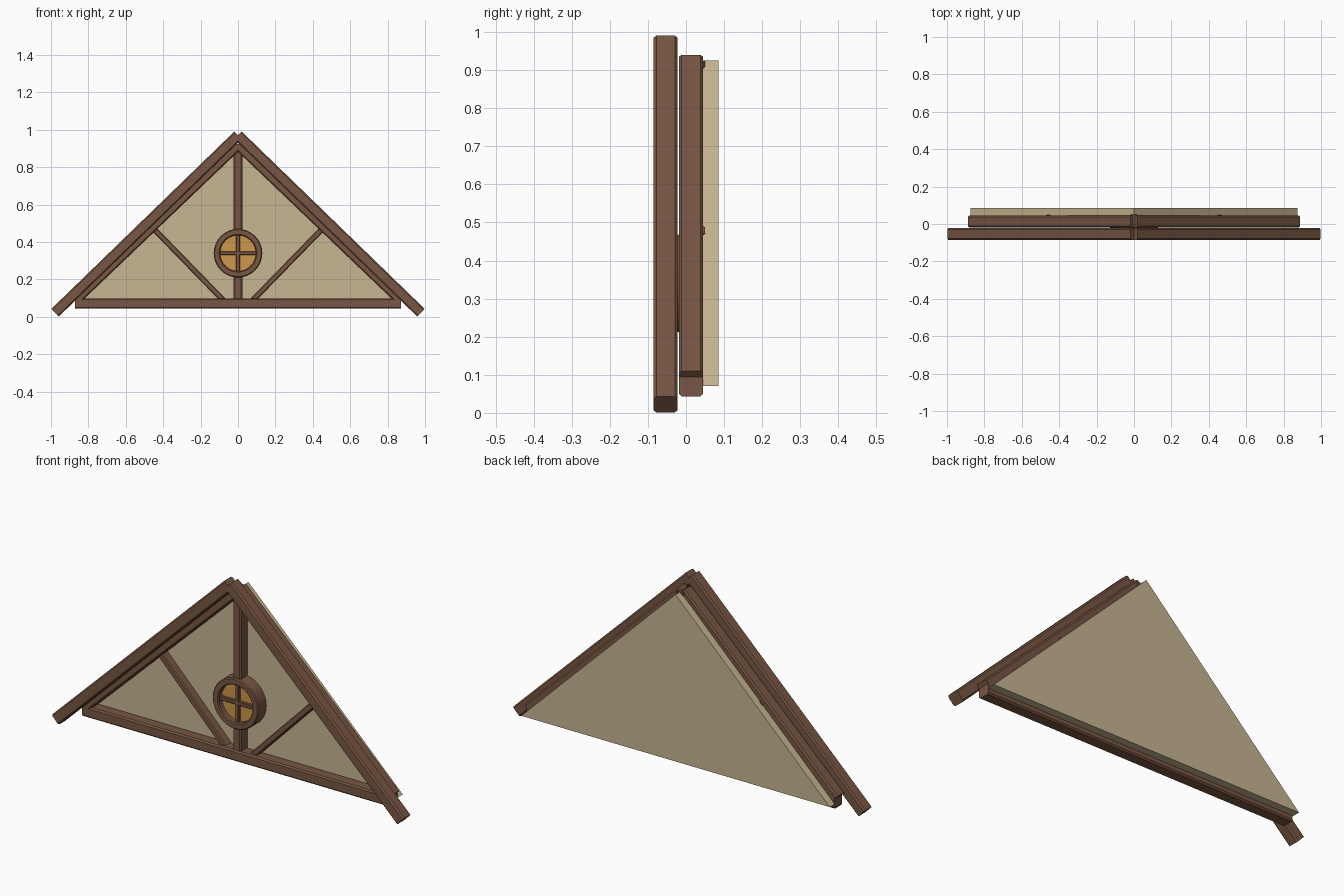
import bpy, math
from mathutils import Vector

cube = bpy.data.objects.get("Cube")
if cube:
    bpy.data.objects.remove(cube)


def material(name, rgb):
    m = bpy.data.materials.new(name)
    m.use_nodes = True
    m.diffuse_color = (*rgb, 1)
    m.node_tree.nodes["Principled BSDF"].inputs["Base Color"].default_value = (*rgb, 1)
    return m


WOOD = material("brown wood", (0.188, 0.093, 0.056))
PLASTER = material("beige plaster", (0.57, 0.465, 0.285))
GLASS = material("amber glass", (0.61, 0.305, 0.07))


def make(name, verts, faces, mat):
    mesh = bpy.data.meshes.new(name)
    mesh.from_pydata(verts, [], faces)
    mesh.materials.append(mat)
    obj = bpy.data.objects.new(name, mesh)
    bpy.context.scene.collection.objects.link(obj)
    return obj


def prism(name, ring_a, ring_b, mat):
    """Join two matching outlines into a closed solid."""
    n = len(ring_a)
    sides = [(i, (i + 1) % n, n + (i + 1) % n, n + i) for i in range(n)]
    caps = [tuple(reversed(range(n))), tuple(range(n, 2 * n))]
    return make(name, ring_a + ring_b, sides + caps, mat)


def beam(name, start, end, width, front, back, chamfer=0.007):
    """Timber with chamfered long edges between two (x, z) points."""
    a, b = (Vector((p[0], (front + back) / 2, p[1])) for p in (start, end))
    along = (b - a).normalized()
    depth = Vector((0, 1, 0))
    across = depth.cross(along)
    w, d, c = width / 2, (back - front) / 2, chamfer
    outline = [(w, d - c), (w - c, d), (c - w, d), (-w, d - c),
               (-w, c - d), (c - w, -d), (w - c, -d), (w, c - d)]
    rings = [[p + across * u + depth * v for u, v in outline] for p in (a, b)]
    return prism(name, *rings, WOOD)


# Sloping timbers and braces on both sides
for side, s in (("left", 1), ("right", -1)):
    beam(side + "_outer_rafter", (0, 0.97), (s * 0.978, 0.022), 0.057, -0.085, -0.022)
    beam(side + "_inner_rafter", (0, 0.92), (s * 0.868, 0.09), 0.055, -0.019, 0.045)
    beam(side + "_brace", (s * 0.46, 0.48), (s * 0.08, 0.09), 0.03, 0.0, 0.05, 0.005)

# Horizontal beam and central post, broken by the window
beam("tie_beam", (-0.872, 0.071), (0.872, 0.071), 0.055, -0.019, 0.045)
beam("upper_post", (0, 0.45), (0, 0.925), 0.046, -0.012, 0.05)
beam("lower_post", (0, 0.08), (0, 0.23), 0.046, -0.012, 0.05)

# Triangular wall panel
triangle = [(-0.875, 0.07), (0.875, 0.07), (0, 0.925)]
prism("wall_panel", [(x, 0.044, z) for x, z in triangle],
      [(x, 0.085, z) for x, z in triangle], PLASTER)

# Round window: frame, pane and crossed bars
CENTRE, STEPS = 0.34, 32


def circle(r, y):
    turns = [2 * math.pi * i / STEPS for i in range(STEPS)]
    return [(r * math.cos(t), y, CENTRE + r * math.sin(t)) for t in turns]


profile = [(0.125, -0.023), (0.13, -0.018), (0.13, 0.045),
           (0.096, 0.045), (0.096, -0.018), (0.101, -0.023)]
verts = [v for r, y in profile for v in circle(r, y)]
faces = [(k * STEPS + i, k * STEPS + (i + 1) % STEPS,
          (k + 1) % len(profile) * STEPS + (i + 1) % STEPS,
          (k + 1) % len(profile) * STEPS + i)
         for k in range(len(profile)) for i in range(STEPS)]
frame = make("window_frame", verts, faces, WOOD)
prism("window_pane", circle(0.098, 0.005), circle(0.098, 0.02), GLASS)
beam("window_upright_bar", (0, CENTRE - 0.1), (0, CENTRE + 0.1), 0.02, -0.01, 0.012, 0.003)
beam("window_cross_bar", (-0.1, CENTRE), (0.1, CENTRE), 0.02, -0.01, 0.012, 0.003)

# Consistent outward normals, crisp smooth shading on the round frame
bpy.ops.object.select_all(action="DESELECT")
for obj in bpy.context.scene.objects:
    if obj.type == "MESH":
        obj.select_set(True)
        bpy.context.view_layer.objects.active = obj
bpy.ops.object.mode_set(mode="EDIT")
bpy.ops.mesh.select_all(action="SELECT")
bpy.ops.mesh.normals_make_consistent(inside=False)
bpy.ops.object.mode_set(mode="OBJECT")
bpy.ops.object.select_all(action="DESELECT")
frame.select_set(True)
bpy.context.view_layer.objects.active = frame
bpy.ops.object.shade_smooth_by_angle(angle=math.radians(30))
